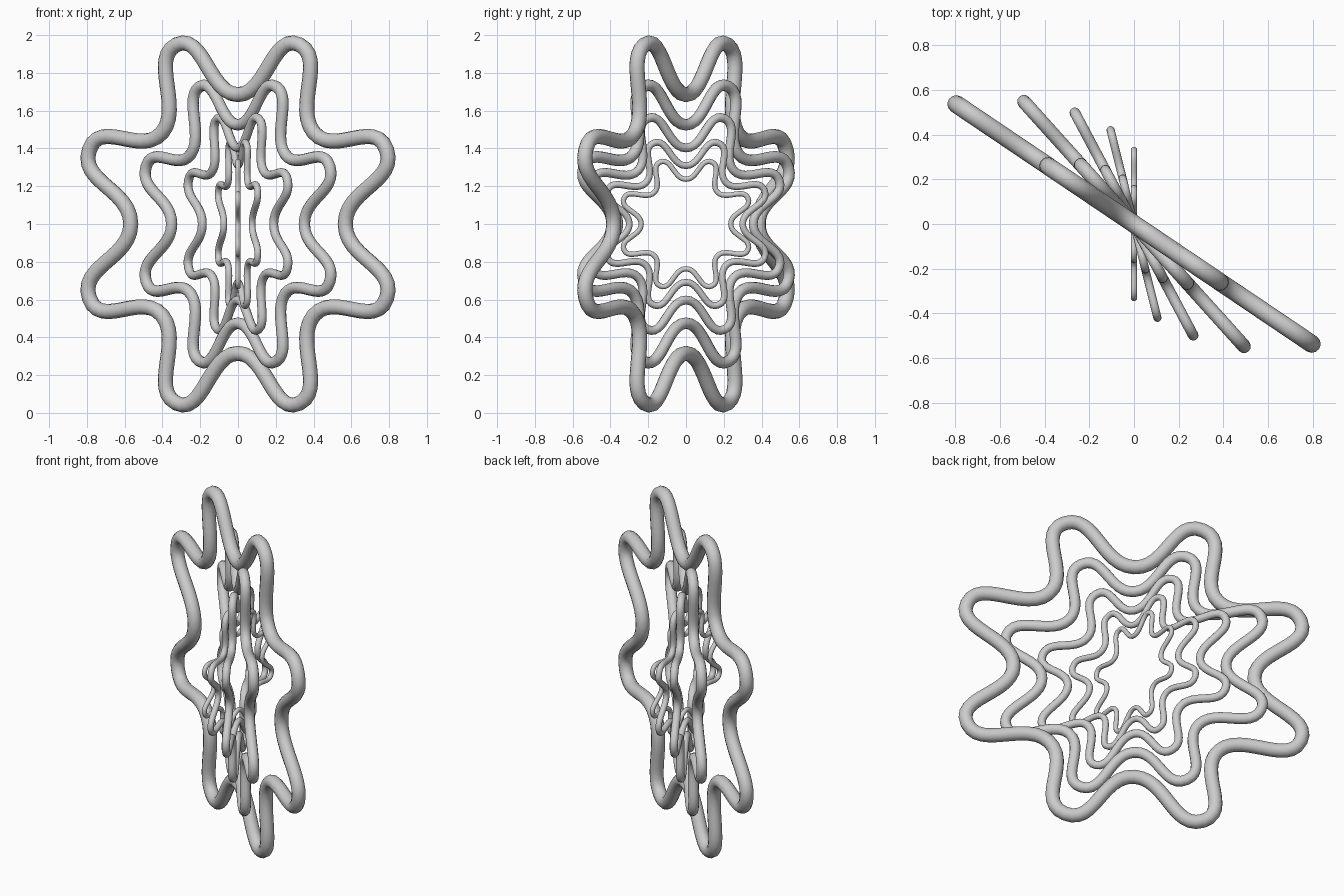
import bpy
from math import sin, cos, pi, radians
from mathutils import Vector

cube = bpy.data.objects.get("Cube")
if cube:
    bpy.data.objects.remove(cube, do_unlink=True)

LOBES = 8
PEAK = 1.027            # radius of the lobe tips on the largest ring
VALLEY = PEAK * 2 / 3   # radius between the lobes
TUBE = 0.04
SHRINK = 0.767          # size of each ring against the one around it

grey = bpy.data.materials.new("light grey")
grey.use_nodes = True
colour = (0.6, 0.6, 0.6, 1)
grey.diffuse_color = colour
grey.node_tree.nodes["Principled BSDF"].inputs["Base Color"].default_value = colour


def wavy_ring(name, size, turn):
    """Closed round tube following a smooth star in an upright plane."""
    curve = bpy.data.curves.new(name, "CURVE")
    curve.dimensions = "3D"
    curve.resolution_u = 12
    curve.bevel_depth = TUBE * size
    curve.bevel_resolution = 4
    spline = curve.splines.new("BEZIER")
    spline.bezier_points.add(2 * LOBES - 1)
    spline.use_cyclic_u = True
    for i, point in enumerate(spline.bezier_points):
        a = i * pi / LOBES
        radius = size * (PEAK if i % 2 else VALLEY)
        centre = Vector((sin(a), 0, cos(a))) * radius
        tangent = Vector((cos(a), 0, -sin(a))) * 0.18 * PEAK * size
        point.handle_left_type = point.handle_right_type = "FREE"
        point.co = centre
        point.handle_left = centre - tangent
        point.handle_right = centre + tangent

    # Turn the tube into a smooth mesh
    source = bpy.data.objects.new(name + "_path", curve)
    bpy.context.collection.objects.link(source)
    depsgraph = bpy.context.evaluated_depsgraph_get()
    mesh = bpy.data.meshes.new_from_object(source.evaluated_get(depsgraph))
    bpy.data.objects.remove(source, do_unlink=True)
    mesh.name = name
    mesh.materials.clear()
    mesh.materials.append(grey)
    mesh.shade_smooth()
    ring = bpy.data.objects.new(name, mesh)
    bpy.context.collection.objects.link(ring)
    ring.location.z = 1
    ring.rotation_euler.z = turn


# Nested rings fan out around the upright axis
names = ["outer_ring", "second_ring", "middle_ring", "fourth_ring", "inner_ring"]
for n, name in enumerate(names):
    wavy_ring(name, SHRINK ** n, radians(-34 - 14 * n))
